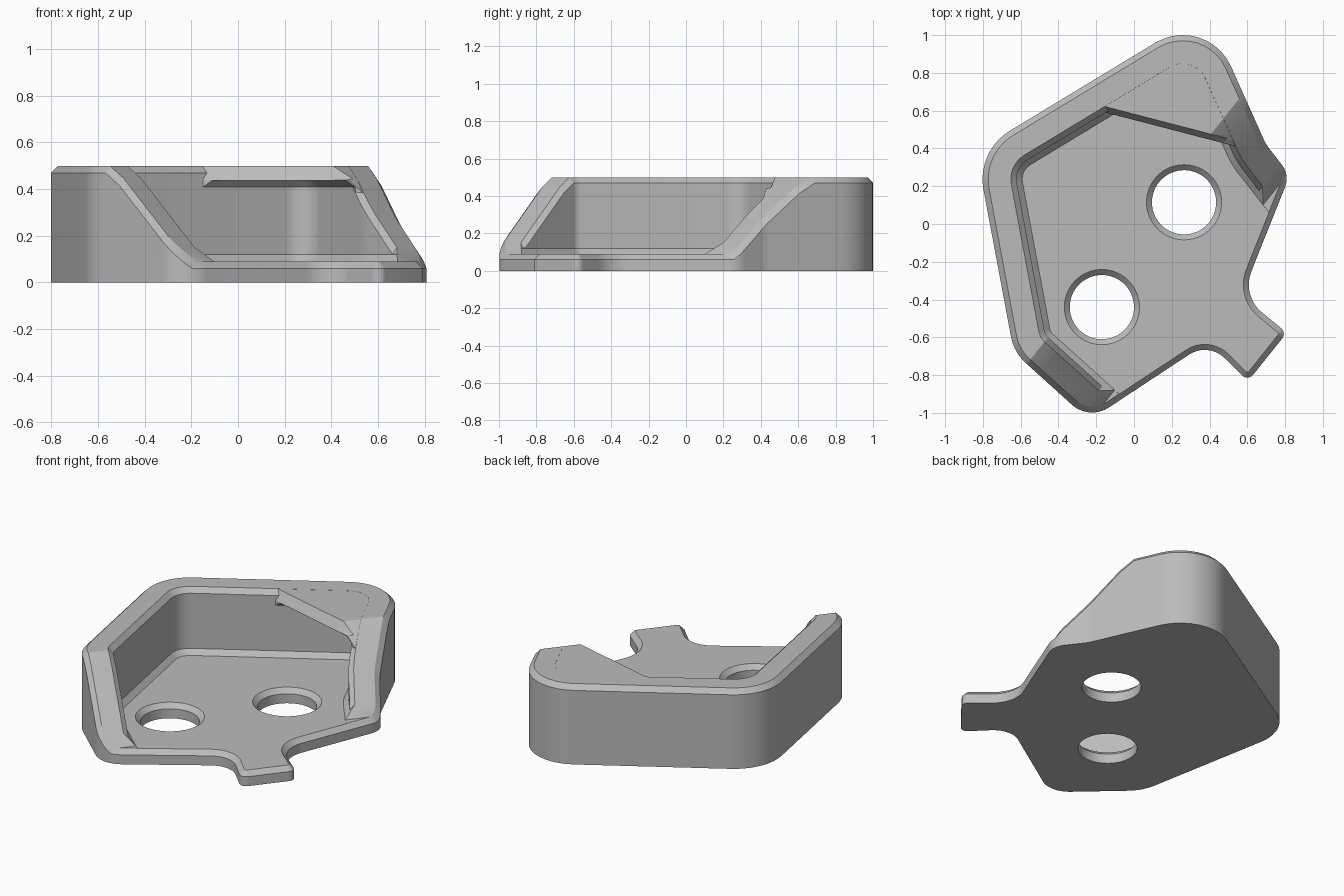
import bpy, bmesh, math
from mathutils import Vector

if "Cube" in bpy.data.objects:
    bpy.data.objects.remove(bpy.data.objects["Cube"], do_unlink=True)

grey = bpy.data.materials.new("plain_grey")
grey.use_nodes = True
grey.diffuse_color = (0.5, 0.5, 0.5, 1)
for node in grey.node_tree.nodes:
    if node.type == 'BSDF_PRINCIPLED':
        node.inputs["Base Color"].default_value = (0.5, 0.5, 0.5, 1)
        node.inputs["Roughness"].default_value = 0.6

# Direction in which the wall slopes down to the tab, and its height profile
SLOPE = Vector((0.78, -0.625, 0)).normalized()
PROFILE = [(0.02, 0.5), (0.1, 0.445), (0.47, 0.09)]
BREAKS = [0.02, 0.1, 0.407, 0.47]
FLOOR, TOP, CHAMFER, WALL = 0.09, 0.5, 0.03, 0.18


def height(co):
    d = co.dot(SLOPE)
    if d <= PROFILE[0][0]:
        return TOP
    for (d0, z0), (d1, z1) in zip(PROFILE, PROFILE[1:]):
        if d <= d1:
            return z0 + (z1 - z0) * (d - d0) / (d1 - d0)
    return FLOOR


def rounded(corners, inset=0.0, steps=10):
    """Counter-clockwise rounded polygon, moved inwards by inset."""
    pts, n = [], len(corners)
    for i in range(n):
        p = Vector(corners[i][:2])
        a = (p - Vector(corners[i - 1][:2])).normalized()
        b = (Vector(corners[(i + 1) % n][:2]) - p).normalized()
        turn = math.atan2(a.x * b.y - a.y * b.x, a.dot(b))
        side = 1 if turn > 0 else -1
        na, nb = Vector((-a.y, a.x)), Vector((-b.y, b.x))
        mid = (na + nb) / (1 + na.dot(nb))
        r = max(corners[i][2] - side * inset, 0.008)
        centre = p + mid * (inset + side * r)
        for k in range(steps + 1):
            ang = turn * k / steps
            c, s = math.cos(ang), math.sin(ang)
            v = Vector((na.x * c - na.y * s, na.x * s + na.y * c))
            pts.append(centre - v * side * r)
    return pts


def circle(x, y, r, n=64):
    return [Vector((x + r * math.cos(math.tau * k / n),
                    y + r * math.sin(math.tau * k / n))) for k in range(n)]


def loft(name, rings, drape=None):
    """Solid through (outline, z) rings; drape(ring z, vertex) reshapes heights."""
    bm = bmesh.new()
    loops = [[bm.verts.new((p.x, p.y, z)) for p in pts] for pts, z in rings]
    for lo, hi in zip(loops, loops[1:]):
        for i in range(len(lo)):
            j = (i + 1) % len(lo)
            bm.faces.new((lo[i], lo[j], hi[j], hi[i]))
    bm.faces.new(loops[0][::-1])
    bm.faces.new(loops[-1])
    if drape:
        for d in BREAKS:
            bmesh.ops.bisect_plane(bm, geom=bm.verts[:] + bm.edges[:] + bm.faces[:],
                                   dist=1e-5, plane_co=SLOPE * d, plane_no=SLOPE)
        for v in bm.verts:
            v.co.z = drape(v.co.z, Vector((v.co.x, v.co.y, 0)))
    bmesh.ops.recalc_face_normals(bm, faces=bm.faces[:])
    mesh = bpy.data.meshes.new(name)
    bm.to_mesh(mesh)
    bm.free()
    mesh.materials.append(grey)
    obj = bpy.data.objects.new(name, mesh)
    bpy.context.collection.objects.link(obj)
    return obj


def activate(obj):
    bpy.ops.object.select_all(action='DESELECT')
    obj.select_set(True)
    bpy.context.view_layer.objects.active = obj


def cut(obj, cutter):
    cutter.hide_render = True
    mod = obj.modifiers.new("cut", 'BOOLEAN')
    mod.operation, mod.solver, mod.object = 'DIFFERENCE', 'EXACT', cutter
    activate(obj)
    bpy.ops.object.modifier_apply(modifier=mod.name)
    bpy.data.objects.remove(cutter, do_unlink=True)


# Outline corners: x, y, radius
back, left, front_left = (0.384, 1.124, 0.28), (-0.835, 0.386, 0.3), (-0.636, -0.679, 0.25)
right_bend = (0.698, 0.423, 0.25)
outline = [back, left, front_left, (-0.237, -1.04, 0.16),
           (0.394, -0.624, 0.15), (0.603, -0.833, 0.04),
           (0.809, -0.576, 0.04), (0.57, -0.38, 0.19),
           (0.825, 0.259, 0.12), right_bend]
# Cavity follows the wall and runs out over the open front
cavity = [back, left, front_left, (0.25, -1.48, 0), (1.68, -1.48, 0),
          (1.68, -0.84, 0), right_bend]


def body_drape(z, co):
    return z + height(co) - TOP if z > 0.3 else z


def cavity_drape(z, co):
    if 0.4 < z < 0.49:
        return max(z + height(co) - TOP, 0.121)
    if 0.49 <= z < 0.6:
        return max(z + height(co) - TOP, 0.151)
    return z


# Base plate and wall in one piece
body = loft("base_and_wall", [
    (rounded(outline), 0), (rounded(outline), TOP - CHAMFER),
    (rounded(outline, CHAMFER), TOP)], body_drape)
cut(body, loft("cavity_cutter", [
    (rounded(cavity, WALL + CHAMFER), FLOOR - 0.001),
    (rounded(cavity, WALL), FLOOR + CHAMFER),
    (rounded(cavity, WALL), TOP - CHAMFER),
    (rounded(cavity, WALL - CHAMFER), TOP),
    (rounded(cavity, WALL - CHAMFER), 0.8)], cavity_drape))

# Countersunk holes
for x, y in ((0.265, 0.115), (-0.17, -0.44)):
    cut(body, loft("hole_cutter", [
        (circle(x, y, 0.17), -0.1), (circle(x, y, 0.17), FLOOR - CHAMFER),
        (circle(x, y, 0.23), FLOOR + CHAMFER)]))

# Roof over the back corner
roof_shape = [(-0.301, 0.629, 0.01), (0.6, 0.395, 0.01), (0.352, 1.023, 0.2)]
roof = loft("corner_roof", [
    (rounded(roof_shape), 0.3), (rounded(roof_shape), 0.44),
    (rounded(roof_shape, CHAMFER), TOP - 0.0005)],
    lambda z, co: min(z, height(co) - 0.0005))
cut(roof, loft("ceiling_cutter", [
    (rounded(cavity, WALL - 0.001), 0.2), (rounded(cavity, WALL - 0.001), 0.408),
    (rounded(cavity, WALL + CHAMFER), 0.438)]))

for obj in (body, roof):
    activate(obj)
    bpy.ops.object.shade_smooth_by_angle(angle=math.radians(22))
